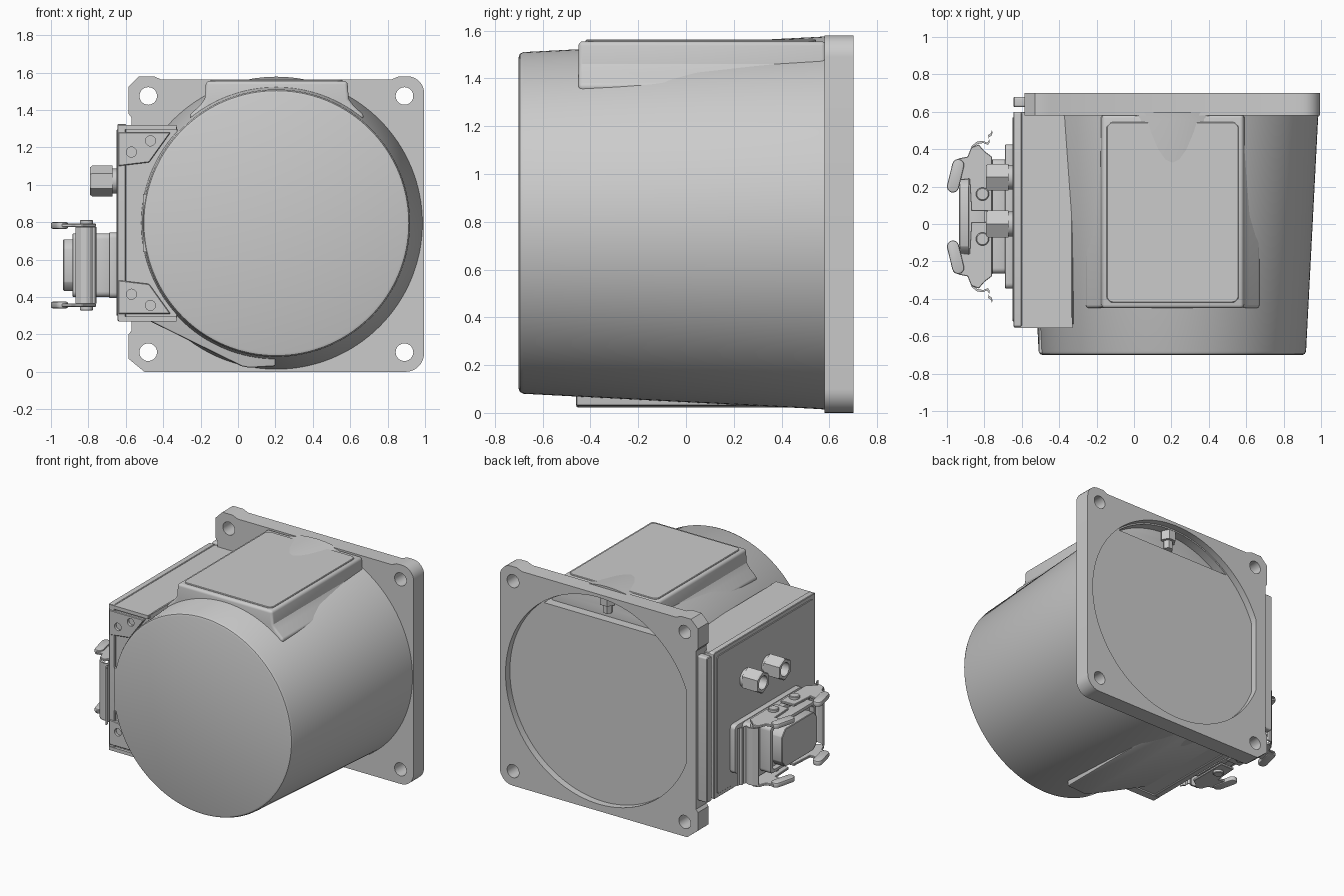
import bpy, bmesh, math
from mathutils import Vector

if "Cube" in bpy.data.objects:
    bpy.data.objects.remove(bpy.data.objects["Cube"])

CX, CZ = 0.205, 0.795          # axis of the round housing
CONN_Y, CONN_Z = 0.04, 0.57    # centre of the side connector


def place(axis, u, v, w):
    return {'x': (w, u, v), 'y': (u, w, v), 'z': (u, v, w)}[axis]


def finish(name, bm, bevel=0.0, segs=2):
    bmesh.ops.recalc_face_normals(bm, faces=bm.faces)
    me = bpy.data.meshes.new(name)
    bm.to_mesh(me)
    bm.free()
    ob = bpy.data.objects.new(name, me)
    bpy.context.collection.objects.link(ob)
    bpy.context.view_layer.objects.active = ob
    if bevel:
        m = ob.modifiers.new("bevel", 'BEVEL')
        m.width, m.segments, m.limit_method = bevel, segs, 'ANGLE'
        m.angle_limit = math.radians(35)
        bpy.ops.object.modifier_apply(modifier=m.name)
    return ob


def loft(name, rings, bevel=0.0, segs=2):
    bm = bmesh.new()
    rows = [[bm.verts.new(p) for p in r] for r in rings]
    n = len(rows[0])
    for a, b in zip(rows, rows[1:]):
        for i in range(n):
            j = (i + 1) % n
            bm.faces.new((a[i], a[j], b[j], b[i]))
    bm.faces.new(rows[0])
    bm.faces.new(rows[-1])
    return finish(name, bm, bevel, segs)


def prism(name, pts, axis, lo, hi, bevel=0.0, segs=2):
    return loft(name, [[place(axis, u, v, w) for u, v in pts] for w in (lo, hi)], bevel, segs)


def lathe(name, profile, axis, cu, cv, n=32, turn=0.0):
    """profile: (radius, position along axis)"""
    return loft(name, [[place(axis, cu + r * math.cos(turn + math.tau * i / n),
                              cv + r * math.sin(turn + math.tau * i / n), w)
                        for i in range(n)] for r, w in profile])


def arc(cu, cv, r, a0, a1, n):
    return [(cu + r * math.cos(math.radians(a0 + (a1 - a0) * i / n)),
             cv + r * math.sin(math.radians(a0 + (a1 - a0) * i / n))) for i in range(n + 1)]


def rrect(u0, u1, v0, v1, r, n=5):
    return (arc(u1 - r, v1 - r, r, 0, 90, n) + arc(u0 + r, v1 - r, r, 90, 180, n)
            + arc(u0 + r, v0 + r, r, 180, 270, n) + arc(u1 - r, v0 + r, r, 270, 360, n))


def cut(ob, *cutters):
    bpy.context.view_layer.objects.active = ob
    for c in cutters:
        m = ob.modifiers.new("cut", 'BOOLEAN')
        m.operation, m.object, m.solver = 'DIFFERENCE', c, 'EXACT'
        bpy.ops.object.modifier_apply(modifier=m.name)


def drop(*obs):
    for o in obs:
        bpy.data.objects.remove(o)


# Tapered round housing with softened front rim
body = lathe("housing", [(0.695, -0.70), (0.708, -0.695), (0.715, -0.68), (0.779, 0.56), (0.783, 0.60)],
             'y', CX, CZ, 128)

# Square mounting flange with corner pads, notched left side
outline = (arc(0.895, 0.10, 0.10, -90, 0, 8) + arc(0.905, 1.49, 0.09, 0, 90, 8)
           + [(0.86, 1.58), (0.82, 1.563), (-0.41, 1.563), (-0.45, 1.58), (-0.53, 1.58), (-0.585, 1.525),
              (-0.585, 1.38), (-0.57, 1.36), (-0.57, 0.22), (-0.585, 0.20), (-0.585, 0.07), (-0.50, 0.0)])
flange = prism("mounting_flange", outline, 'y', 0.58, 0.70)
for hx in (-0.48, 0.89):
    for hz in (0.105, 1.475):
        hole = lathe("hole", [(0.047, 0.5), (0.047, 0.8)], 'y', hx, hz)
        cut(flange, hole)
        drop(hole)

# Shallow round recess in the back, with a deeper pocket at its top
recess = prism("recess", [(max(x, -0.49), z) for x, z in arc(CX, CZ, 0.745, 0, 357, 119)], 'y', 0.65, 0.8)
pocket = prism("pocket", arc(CX, CZ, 0.735, 50, 130, 32), 'y', 0.42, 0.82)
cut(flange, recess, pocket)
cut(body, pocket)
drop(recess, pocket)
lathe("pocket_boss", [(0.035, 1.40), (0.035, 1.46), (0.055, 1.461), (0.055, 1.56)], 'z', CX, 0.60, 6)

# Rectangular pad on top, flaring into the housing, with an inset panel
half = [(0.378, 1.555), (0.385, 1.46), (0.41, 1.425), (0.47, 1.37), (0.40, 1.25)]
prof = [(0.207 + u, v) for u, v in half] + [(0.207 - u, v) for u, v in reversed(half)]
prism("top_pad", prof, 'y', -0.45, 0.585, 0.018, 3)
prism("top_panel", rrect(-0.147, 0.56, -0.42, 0.545, 0.035), 'z', 1.5, 1.562, 0.004, 1)

# Lower left web joining housing and terminal box
prism("lower_web", [(-0.56, 0.29), (-0.50, 0.285), (0.02, 0.03), (0.06, 0.022), (0.20, 0.03),
                    (0.20, 0.80), (-0.56, 0.80)], 'y', -0.46, 0.585, 0.01)

# Terminal box on the left side
prism("terminal_box", [(-0.635, 0.28), (-0.33, 0.28), (-0.2, 0.80), (-0.33, 1.32), (-0.635, 1.32)],
      'y', -0.535, 0.60, 0.004, 1)
prism("box_cover_frame", rrect(-0.55, 0.60, 0.272, 1.325, 0.012), 'x', -0.645, -0.60, 0.004, 1)
prism("box_cover_panel", rrect(-0.52, 0.57, 0.30, 1.295, 0.02), 'x', -0.65, -0.62, 0.003, 1)
prism("box_rear_strip", rrect(0.625, 0.68, 0.275, 1.32, 0.012), 'x', -0.645, -0.56, 0.005, 1)
prism("housing_tab", [(-0.508, 0.64), (-0.508, 0.95), (-0.3, 0.95), (-0.3, 0.64)], 'y', -0.69, -0.5)

# Drilled corner lugs on the box front, mirrored about the housing axis
for label, s in (("upper", 1), ("lower", -1)):
    pts = [(-0.64, 0.485), (-0.36, 0.485), (-0.475, 0.325), (-0.64, 0.305)]
    lug = prism(label + "_box_lug", [(x, CZ + s * z) for x, z in pts], 'y', -0.555, -0.45, 0.004, 1)
    lip = [(-0.64, 0.50), (-0.33, 0.50), (-0.33, 0.525), (-0.64, 0.525)]
    prism(label + "_box_lip", [(x, CZ + s * z) for x, z in lip], 'y', -0.555, -0.50)
    for hx, dz in ((-0.57, 0.38), (-0.468, 0.44)):
        hole = lathe("hole", [(0.027, -0.7), (0.027, -0.50)], 'y', hx, CZ + s * dz, 24)
        cut(lug, hole)
        drop(hole)

# Two hexagonal cable glands
for i, gy in enumerate((0.25, 0.0)):
    hexa = lathe(f"gland_{i + 1}", [(0.074, -0.79), (0.082, -0.78), (0.082, -0.67)], 'x', gy, 1.02, 6, math.pi / 2)
    bore = lathe("bore", [(0.048, -0.9), (0.048, -0.70)], 'x', gy, 1.02)
    cut(hexa, bore)
    drop(bore)
    lathe(f"gland_collar_{i + 1}", [(0.066, -0.68), (0.066, -0.64)], 'x', gy, 1.02)


def conn_block(name, hy, hz, x0, x1, r=0.03):
    return prism(name, rrect(CONN_Y - hy, CONN_Y + hy, CONN_Z - hz, CONN_Z + hz, r), 'x', x0, x1, 0.006)


# Rectangular connector: base, housing, hood with open mouth and insert
conn_block("connector_base", 0.385, 0.175, -0.69, -0.64)
conn_block("connector_housing", 0.305, 0.17, -0.77, -0.68)
conn_block("connector_collar", 0.31, 0.20, -0.80, -0.757)
hood = conn_block("connector_hood", 0.26, 0.17, -0.885, -0.79)
mouth = conn_block("mouth", 0.235, 0.148, -0.95, -0.85)
cut(hood, mouth)
drop(mouth)
ins = [(0.2, 0.09), (0.16, 0.137), (-0.16, 0.137), (-0.2, 0.09), (-0.2, -0.09), (-0.16, -0.137),
       (0.16, -0.137), (0.2, -0.09)]
prism("connector_insert", [(CONN_Y + y, CONN_Z + z) for y, z in ins], 'x', -0.935, -0.80, 0.004, 1)

# Two locking levers: side plates, pivots, finger paddles and sprung bridge
plate = [(-0.76, 0.03), (-0.76, 0.32), (-0.80, 0.35), (-0.83, 0.385), (-0.87, 0.37), (-0.89, 0.32),
         (-0.94, 0.31), (-0.96, 0.19), (-0.88, 0.20), (-0.87, 0.03)]
tail = [(-0.87, 0.375), (-0.84, 0.40), (-0.81, 0.405), (-0.785, 0.395), (-0.775, 0.41), (-0.78, 0.435),
        (-0.765, 0.445), (-0.76, 0.462)]
for side, s in (("rear", 1), ("front", -1)):
    for lvl, t in (("upper", 1), ("lower", -1)):
        def at(dz):
            return CONN_Z + t * dz
        name = f"{side}_{lvl}_lever"
        prism(name + "_plate", [(x, CONN_Y + s * y) for x, y in plate], 'z', at(0.205), at(0.222), 0.003, 1)
        lathe(name + "_pivot", [(0.035, at(0.19)), (0.035, at(0.238)), (0.03, at(0.242))],
              'z', -0.81, CONN_Y + s * 0.12, 24)
        d = (Vector((-0.968, 0.16)) - Vector((-0.94, 0.275))).normalized()
        a = math.degrees(math.atan2(d.y, d.x))
        cap = arc(-0.968, 0.16, 0.032, a - 90, a + 90, 8) + arc(-0.94, 0.275, 0.032, a + 90, a + 270, 8)
        prism(name + "_paddle", [(x, CONN_Y + s * y) for x, y in cap], 'z', at(0.195), at(0.23), 0.008)
    ribbon = tail + [(x + 0.004, y - 0.012) for x, y in reversed(tail)]
    prism(side + "_lever_bridge", [(x, CONN_Y + s * y) for x, y in ribbon], 'z', CONN_Z - 0.205, CONN_Z + 0.205)

# Smooth curved faces while keeping edges crisp
for ob in bpy.context.scene.objects:
    ob.select_set(True)
bpy.context.view_layer.objects.active = body
bpy.ops.object.shade_smooth_by_angle(angle=math.radians(30))
